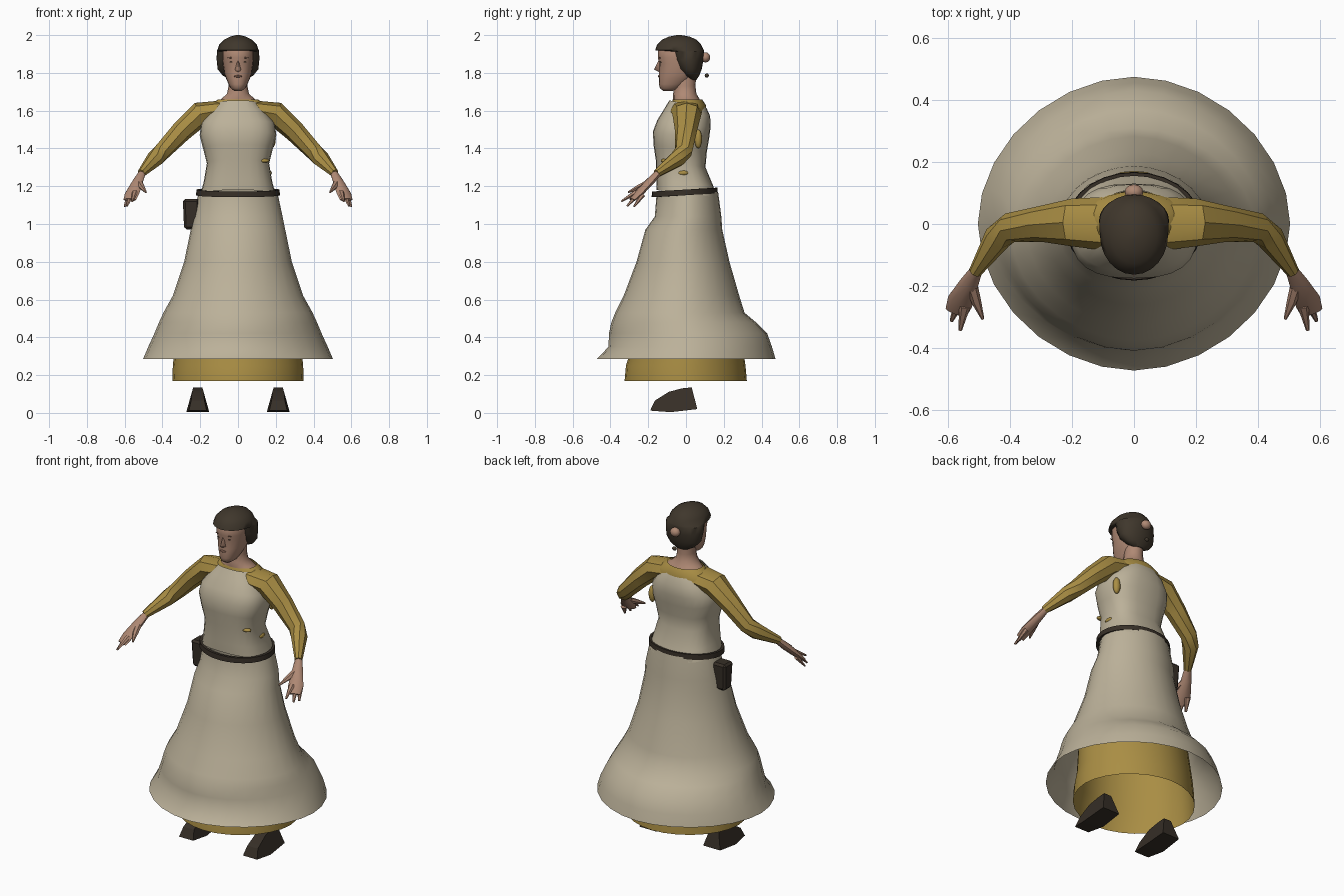
import bpy, bmesh, math
from mathutils import Vector

cube = bpy.data.objects.get("Cube")
if cube:
    bpy.data.objects.remove(cube)


def material(name, r, g, b):
    m = bpy.data.materials.new(name)
    m.use_nodes = True
    m.diffuse_color = (r, g, b, 1)
    bsdf = m.node_tree.nodes["Principled BSDF"]
    bsdf.inputs["Base Color"].default_value = (r, g, b, 1)
    bsdf.inputs["Roughness"].default_value = 0.9
    return m


LINEN = material("linen", .50, .44, .32)
YELLOW = material("mustard_cloth", .40, .27, .058)
SKIN = material("skin", .43, .25, .175)
HAIR = material("dark_hair", .050, .038, .025)
LEATHER = material("dark_leather", .037, .028, .020)
SHADE = material("lip_and_brow", .22, .115, .08)


def finish(name, bm, mat, angle=45):
    bmesh.ops.recalc_face_normals(bm, faces=bm.faces)
    mesh = bpy.data.meshes.new(name)
    bm.to_mesh(mesh)
    bm.free()
    mesh.materials.append(mat)
    ob = bpy.data.objects.new(name, mesh)
    bpy.context.collection.objects.link(ob)
    bpy.ops.object.select_all(action='DESELECT')
    ob.select_set(True)
    bpy.context.view_layer.objects.active = ob
    bpy.ops.object.shade_smooth_by_angle(angle=math.radians(angle))
    return ob


def skin_rings(bm, rings, cap):
    loops = [[bm.verts.new(p) for p in ring] for ring in rings]
    n = len(loops[0])
    for a, b in zip(loops, loops[1:]):
        for i in range(n):
            j = (i + 1) % n
            bm.faces.new((a[i], a[j], b[j], b[i]))
    if cap:
        bm.faces.new(loops[0])
        bm.faces.new(loops[-1])


def loft(name, mat, rows, n=24, cap=False, tilt=0.0, power=2.0, angle=45):
    """Stack of rounded rings, each (z, half width, front y, back y)."""
    rings = []
    for z, rx, yf, yb in rows:
        ring = []
        for i in range(n):
            a = math.tau * i / n
            c, s = math.cos(a), math.sin(a)
            x = math.copysign(abs(c) ** (2 / power), c)
            y = math.copysign(abs(s) ** (2 / power), s)
            ring.append((rx * x, (yf + yb) / 2 + (yb - yf) / 2 * y, z + tilt * s))
        rings.append(ring)
    bm = bmesh.new()
    skin_rings(bm, rings, cap)
    return finish(name, bm, mat, angle)


def add_tube(bm, stations, side, n=8):
    """Tube along (x, y, z, level radius, upright radius); side mirrors x."""
    pts = [Vector(s[:3]) for s in stations]
    rings = []
    for i, s in enumerate(stations):
        t = (pts[min(i + 1, len(pts) - 1)] - pts[max(i - 1, 0)]).normalized()
        u = t.cross(Vector((0, 0, 1))).normalized()
        v = u.cross(t)
        ring = []
        for k in range(n):
            a = math.tau * k / n
            p = pts[i] + u * s[3] * math.cos(a) + v * s[4] * math.sin(a)
            ring.append((p.x * side, p.y, p.z))
        rings.append(ring)
    skin_rings(bm, rings, True)


def ball(name, mat, loc, scale):
    bm = bmesh.new()
    bmesh.ops.create_uvsphere(bm, u_segments=12, v_segments=8, radius=1)
    for v in bm.verts:
        v.co = Vector(loc) + Vector(a * b for a, b in zip(v.co, scale))
    return finish(name, bm, mat, 60)


# Overskirt with flared hem, and the longer underskirt below it
loft("overskirt", LINEN, [
    (.285, .503, -.472, .474), (.35, .475, -.41, .455), (.42, .443, -.408, .43),
    (.48, .418, -.395, .37), (.53, .395, -.375, .31), (.62, .345, -.33, .282),
    (.80, .285, -.262, .23), (.97, .25, -.215, .192), (1.04, .236, -.165, .187),
    (1.17, .208, -.155, .17)], n=28, power=1.9)
loft("underskirt", YELLOW, [
    (.17, .348, -.325, .322), (.25, .345, -.318, .315), (.32, .338, -.295, .305),
    (.55, .32, -.28, .265), (.8, .25, -.22, .2), (1.0, .21, -.15, .16)],
    n=28, power=1.9)

# Apron bodice, flat over the chest, with the underdress showing at the left
loft("bodice", LINEN, [
    (1.16, .198, -.155, .16), (1.22, .182, -.158, .145), (1.32, .165, -.16, .103),
    (1.40, .185, -.172, .11), (1.47, .203, -.175, .122), (1.53, .195, -.152, .13),
    (1.59, .15, -.115, .128), (1.635, .105, -.088, .108)],
    tilt=-.02, power=2.6)
loft("shoulder_yoke", YELLOW, [
    (1.50, .19, -.06, .09), (1.58, .18, -.07, .105),
    (1.63, .15, -.08, .105), (1.66, .105, -.07, .085)])
ball("underdress_front_patch", YELLOW, (.135, -.115, 1.335), (.032, .018, .011))
ball("underdress_back_patch", YELLOW, (.178, .065, 1.45), (.022, .02, .05))
ball("underdress_side_patch", YELLOW, (.165, -.015, 1.27), (.014, .03, .014))

# Belt: a closed band made by going out, up and back in
loft("belt", LEATHER, [
    (1.152, .205, -.165, .155), (1.152, .222, -.182, .168),
    (1.182, .220, -.180, .166), (1.182, .205, -.165, .155)], tilt=.01, n=28)

# Belt pouch, narrower at the bottom
bm = bmesh.new()
for v in bmesh.ops.create_cube(bm, size=1)["verts"]:
    taper = .85 if v.co.z < 0 else 1
    v.co = Vector((-.248 + .088 * v.co.x * taper,
                   .005 + .085 * v.co.y * taper, 1.052 + .16 * v.co.z))
bmesh.ops.bevel(bm, geom=bm.edges[:], offset=.012, segments=1, affect='EDGES')
finish("pouch", bm, LEATHER, 30)

# Neck and head
loft("neck", SKIN, [
    (1.635, .125, -.065, .085), (1.665, .085, -.068, .07), (1.69, .058, -.068, .055),
    (1.73, .05, -.06, .05), (1.80, .052, -.06, .055)], n=16)
loft("head", SKIN, [
    (1.705, .02, -.12, -.07), (1.718, .038, -.138, -.03), (1.74, .05, -.143, .0),
    (1.77, .063, -.143, .035), (1.80, .073, -.143, .055), (1.85, .080, -.141, .07),
    (1.88, .083, -.149, .075), (1.93, .083, -.147, .07), (1.965, .06, -.11, .04)],
    n=20, cap=True, power=2.2)
loft("hair", HAIR, [
    (1.762, .035, .02, .055), (1.785, .08, -.01, .07), (1.82, .108, -.045, .083),
    (1.87, .113, -.072, .093), (1.912, .112, -.085, .095), (1.92, .110, -.163, .094),
    (1.95, .099, -.153, .08), (1.975, .075, -.128, .057), (1.992, .042, -.09, .02),
    (2.0, .01, -.05, -.025)], n=24, cap=True, angle=50)
ball("hair_bun", SKIN, (0, .103, 1.882), (.03, .025, .027))
ball("hair_pin", HAIR, (0, .11, 1.786), (.014, .011, .011))

# Nose wedge and mouth
bm = bmesh.new()
bridge = bm.verts.new((0, -.143, 1.872))
tip = bm.verts.new((0, -.170, 1.818))
base = bm.verts.new((0, -.140, 1.803))
for s in (1, -1):
    wing = bm.verts.new((.019 * s, -.136, 1.812))
    bm.faces.new((bridge, tip, wing))
    bm.faces.new((tip, base, wing))
finish("nose", bm, SKIN, 70)
ball("mouth", SHADE, (0, -.143, 1.782), (.022, .006, .006))

for side, label in ((1, "left"), (-1, "right")):
    # Eye and brow plates
    ball(label + "_eye", HAIR, (.034 * side, -.134, 1.857), (.011, .004, .003))
    ball(label + "_brow", SHADE, (.036 * side, -.138, 1.880), (.019, .004, .003))

    # Sleeve from shoulder to wrist
    bm = bmesh.new()
    add_tube(bm, [
        (.07, .0, 1.605, .088, .05), (.20, .005, 1.582, .077, .066),
        (.30, .0, 1.490, .058, .056), (.40, -.012, 1.385, .048, .047),
        (.44, -.045, 1.345, .045, .045), (.512, -.155, 1.268, .021, .023)], side, 8)
    finish(label + "_sleeve", bm, YELLOW, 35)

    # Hand: broad palm, three thick fingers and a thumb
    bm = bmesh.new()
    add_tube(bm, [
        (.503, -.14, 1.277, .018, .018), (.53, -.19, 1.225, .030, .022),
        (.56, -.25, 1.163, .042, .018), (.573, -.285, 1.128, .036, .01)], side)
    for start, end in (((.575, -.23, 1.155), (.60, -.275, 1.092)),
                       ((.562, -.25, 1.16), (.588, -.312, 1.095)),
                       ((.545, -.265, 1.168), (.56, -.342, 1.12))):
        add_tube(bm, [(*start, .018, .014), (*end, .006, .005)], side, 6)
    add_tube(bm, [(.525, -.19, 1.225, .020, .016), (.508, -.25, 1.195, .016, .014),
                  (.487, -.306, 1.168, .005, .005)], side, 6)
    finish(label + "_hand", bm, SKIN)

    # Shoe: side outline given width, narrower on top and at the toe
    bm = bmesh.new()
    outline = [(.06, .02), (.03, .135), (-.02, .13), (-.09, .112),
               (-.165, .065), (-.19, .012), (-.08, .004)]
    rings = []
    for edge in (-1, 1):
        ring = []
        for y, z in outline:
            half = .062 - .28 * z
            if y < -.1:
                half *= .8
            ring.append(((.213 + edge * half) * side, y, z))
        rings.append(ring)
    skin_rings(bm, rings, True)
    finish(label + "_shoe", bm, LEATHER, 30)
